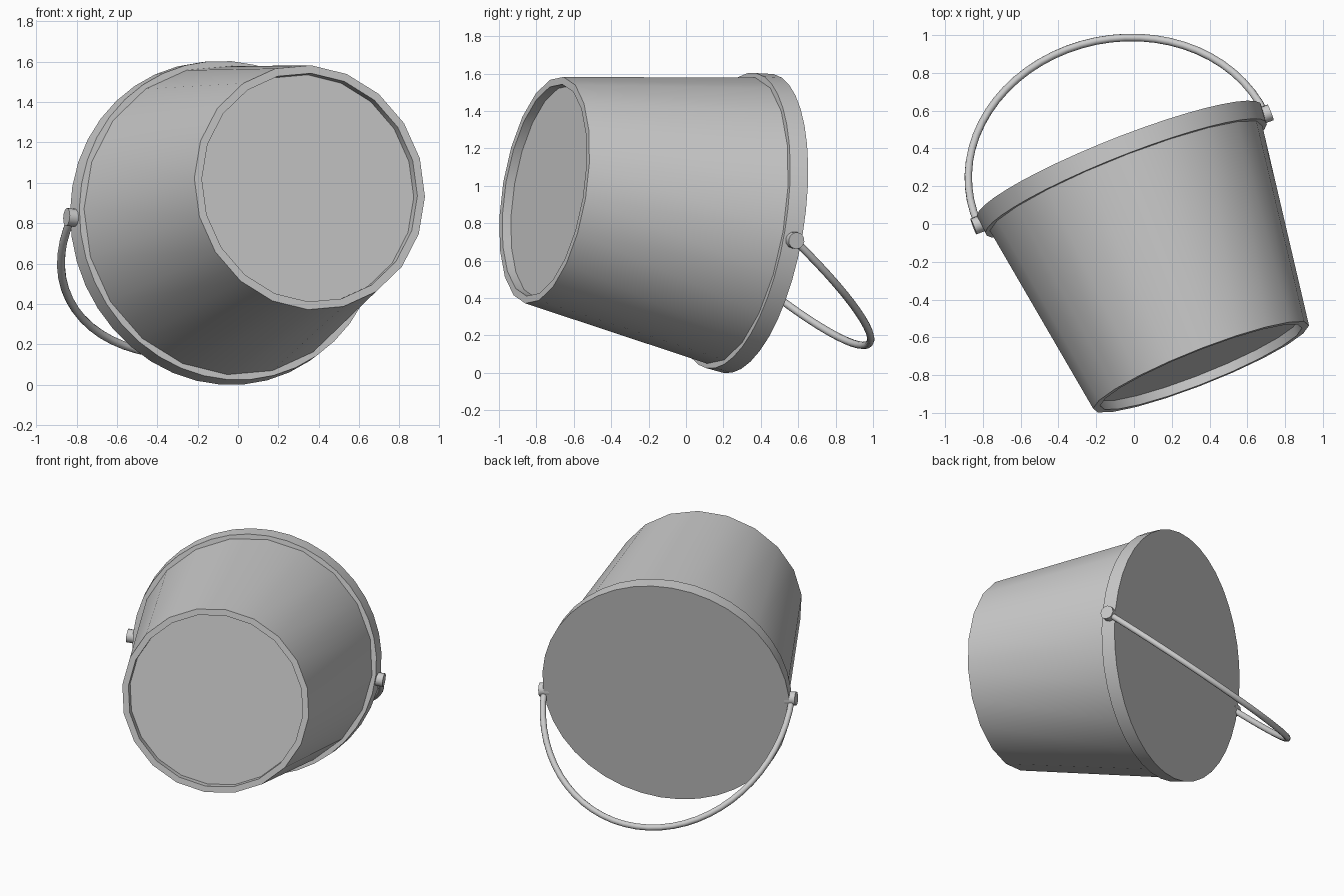
import bpy, bmesh, math
from mathutils import Matrix, Vector

if "Cube" in bpy.data.objects:
    bpy.data.objects.remove(bpy.data.objects["Cube"])

# Lying-over frame: local z = bucket axis (base to rim), local x = handle pivot line
axis = Vector((-0.365, 0.919, -0.15)).normalized()
side = Vector((0.931, 0.358, -0.0735))
side = (side - axis * side.dot(axis)).normalized()
down = axis.cross(side)
FRAME = Matrix((side, down, axis)).transposed().to_4x4()
FRAME.translation = (0.355, -0.757, 0.977)


def finish(bm, name, angle=30):
    bmesh.ops.recalc_face_normals(bm, faces=bm.faces)
    mesh = bpy.data.meshes.new(name)
    bm.to_mesh(mesh)
    bm.free()
    obj = bpy.data.objects.new(name, mesh)
    bpy.context.collection.objects.link(obj)
    obj.matrix_world = FRAME
    bpy.ops.object.select_all(action='DESELECT')
    obj.select_set(True)
    bpy.context.view_layer.objects.active = obj
    bpy.ops.object.shade_smooth_by_angle(angle=math.radians(angle))
    return obj


def lathe(name, profile, sides):
    """Revolve (radius, height) points and cap both ends."""
    bm = bmesh.new()
    rings = []
    for r, z in profile:
        rings.append([bm.verts.new((r * math.cos(2 * math.pi * i / sides),
                                    r * math.sin(2 * math.pi * i / sides), z))
                      for i in range(sides)])
    for a, b in zip(rings, rings[1:]):
        for i in range(sides):
            j = (i + 1) % sides
            bm.faces.new((a[i], a[j], b[j], b[i]))
    bm.faces.new(rings[0])
    bm.faces.new(rings[-1])
    return finish(bm, name)


# Tapered body with a recessed base
lathe("bucket_body", [(0.574, 0.05), (0.574, 0), (0.614, 0), (0.777, 1.1)], 20)

# Rim band, closed flush across the top
lathe("bucket_rim", [(0.75, 1.087), (0.80, 1.087), (0.81, 1.187)], 40)

# Pivot knobs on both sides of the rim
PIVOT = Vector((0, 0.037, 1.145))
for name, s in (("left_pivot", -1), ("right_pivot", 1)):
    bm = bmesh.new()
    bmesh.ops.create_cone(bm, cap_ends=True, segments=12, radius1=0.045,
                          radius2=0.045, depth=0.07)
    bm.transform(Matrix.Translation(PIVOT + Vector((s * 0.81, 0, 0)))
                 @ Matrix.Rotation(math.pi / 2, 4, 'Y'))
    finish(bm, name, 40)

# Hanging handle: round bar along a half ellipse
reach = Vector((0, 0.509, 0.783))
STEPS, BAR, BAR_SIDES = 32, 0.02, 10
bm = bmesh.new()
rings = []
normal = Vector((1, 0, 0)).cross(reach).normalized()
for k in range(STEPS + 1):
    t = math.pi * k / STEPS
    p = PIVOT + Vector((0.816 * math.cos(t), 0, 0)) + reach * math.sin(t)
    tangent = (Vector((-0.816 * math.sin(t), 0, 0)) + reach * math.cos(t)).normalized()
    out = tangent.cross(normal)
    rings.append([bm.verts.new(p + BAR * (out * math.cos(2 * math.pi * i / BAR_SIDES)
                                          + normal * math.sin(2 * math.pi * i / BAR_SIDES)))
                  for i in range(BAR_SIDES)])
for a, b in zip(rings, rings[1:]):
    for i in range(BAR_SIDES):
        j = (i + 1) % BAR_SIDES
        bm.faces.new((a[i], a[j], b[j], b[i]))
bm.faces.new(rings[0])
bm.faces.new(rings[-1])
finish(bm, "handle", 40)
